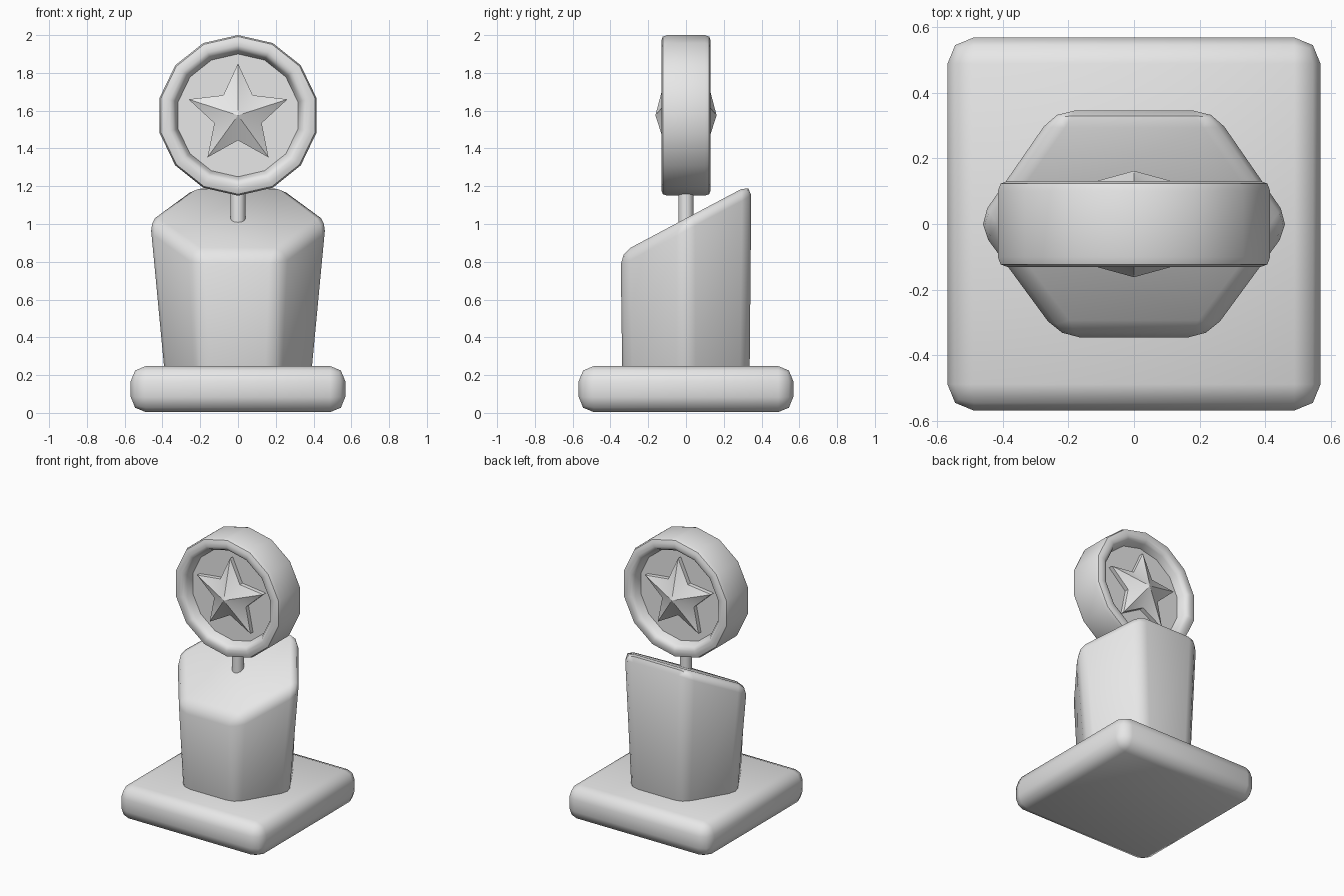
import bpy, bmesh
from math import sin, cos, pi, radians

cube = bpy.data.objects.get("Cube")
if cube:
    bpy.data.objects.remove(cube, do_unlink=True)

grey = bpy.data.materials.new("plain grey")
grey.use_nodes = True
grey.diffuse_color = (0.8, 0.8, 0.8, 1)
grey.node_tree.nodes["Principled BSDF"].inputs["Base Color"].default_value = (0.8, 0.8, 0.8, 1)


def finish(bm, name, bevel=0, angle=60):
    """Turn a bmesh into a smooth shaded object, with an optional rounded bevel."""
    bmesh.ops.recalc_face_normals(bm, faces=bm.faces)
    if bevel:
        bmesh.ops.bevel(bm, geom=bm.edges[:], offset=bevel, segments=2,
                        profile=0.5, affect='EDGES')
    mesh = bpy.data.meshes.new(name)
    bm.to_mesh(mesh)
    bm.free()
    mesh.materials.append(grey)
    obj = bpy.data.objects.new(name, mesh)
    bpy.context.collection.objects.link(obj)
    bpy.ops.object.select_all(action='DESELECT')
    obj.select_set(True)
    bpy.context.view_layer.objects.active = obj
    bpy.ops.object.shade_smooth_by_angle(angle=radians(angle))
    return obj


def skin(bm, rings, cap=True):
    """Join closed rings of points with quads and cap both ends."""
    loops = [[bm.verts.new(p) for p in ring] for ring in rings]
    n = len(loops[0])
    for a, b in zip(loops, loops[1:]):
        for i in range(n):
            j = (i + 1) % n
            bm.faces.new((a[i], a[j], b[j], b[i]))
    if cap:
        bm.faces.new(loops[0])
        bm.faces.new(loops[-1])
    return loops


# Rounded square base
bm = bmesh.new()
bmesh.ops.create_cube(bm, size=1)
bmesh.ops.scale(bm, vec=(1.136, 1.136, 0.244), verts=bm.verts)
bmesh.ops.translate(bm, vec=(0, 0, 0.126), verts=bm.verts)
finish(bm, "base", bevel=0.08)


# Flared hexagonal pedestal with a sloping top
def hexagon(apex, front, back, depth, height, slope):
    pts = [(apex, 0), (back, depth), (-back, depth),
           (-apex, 0), (-front, -depth), (front, -depth)]
    return [(x, y, height + slope * y) for x, y in pts]


bm = bmesh.new()
skin(bm, [hexagon(0.395, 0.2, 0.2, 0.336, 0.12, 0),
          hexagon(0.487, 0.228, 0.243, 0.346, 1.03, 0.53)])
finish(bm, "pedestal", bevel=0.06)

# Thin stem
bm = bmesh.new()
bmesh.ops.create_cone(bm, cap_ends=True, segments=12, radius1=0.04, radius2=0.04, depth=0.3)
bmesh.ops.translate(bm, vec=(0, 0, 1.08), verts=bm.verts)
finish(bm, "stem")

# Fourteen-sided medal with a rounded rim and a recessed disc on both faces
CENTRE, SIDES = 1.575, 14
half = [(0.325, 0.06), (0.338, 0.105), (0.352, 0.125), (0.37, 0.131),
        (0.395, 0.131), (0.417, 0.123), (0.425, 0.1)]
profile = half + [(r, -y) for r, y in reversed(half)]
bm = bmesh.new()
skin(bm, [[(r * sin(2 * pi * i / SIDES), y, CENTRE + r * cos(2 * pi * i / SIDES))
           for i in range(SIDES)] for r, y in profile])
finish(bm, "medal", angle=50)

# Faceted star, raised to a point on both faces
bm = bmesh.new()
rings = [[((0.275, 0.132)[i % 2] * sin(pi * i / 5), y,
           CENTRE + (0.275, 0.132)[i % 2] * cos(pi * i / 5)) for i in range(10)]
         for y in (-0.09, 0.09)]
loops = skin(bm, rings, cap=False)
for loop, y in zip(loops, (-0.162, 0.162)):
    peak = bm.verts.new((0, y, CENTRE))
    for i in range(10):
        bm.faces.new((loop[i], loop[(i + 1) % 10], peak))
finish(bm, "star", angle=55)
